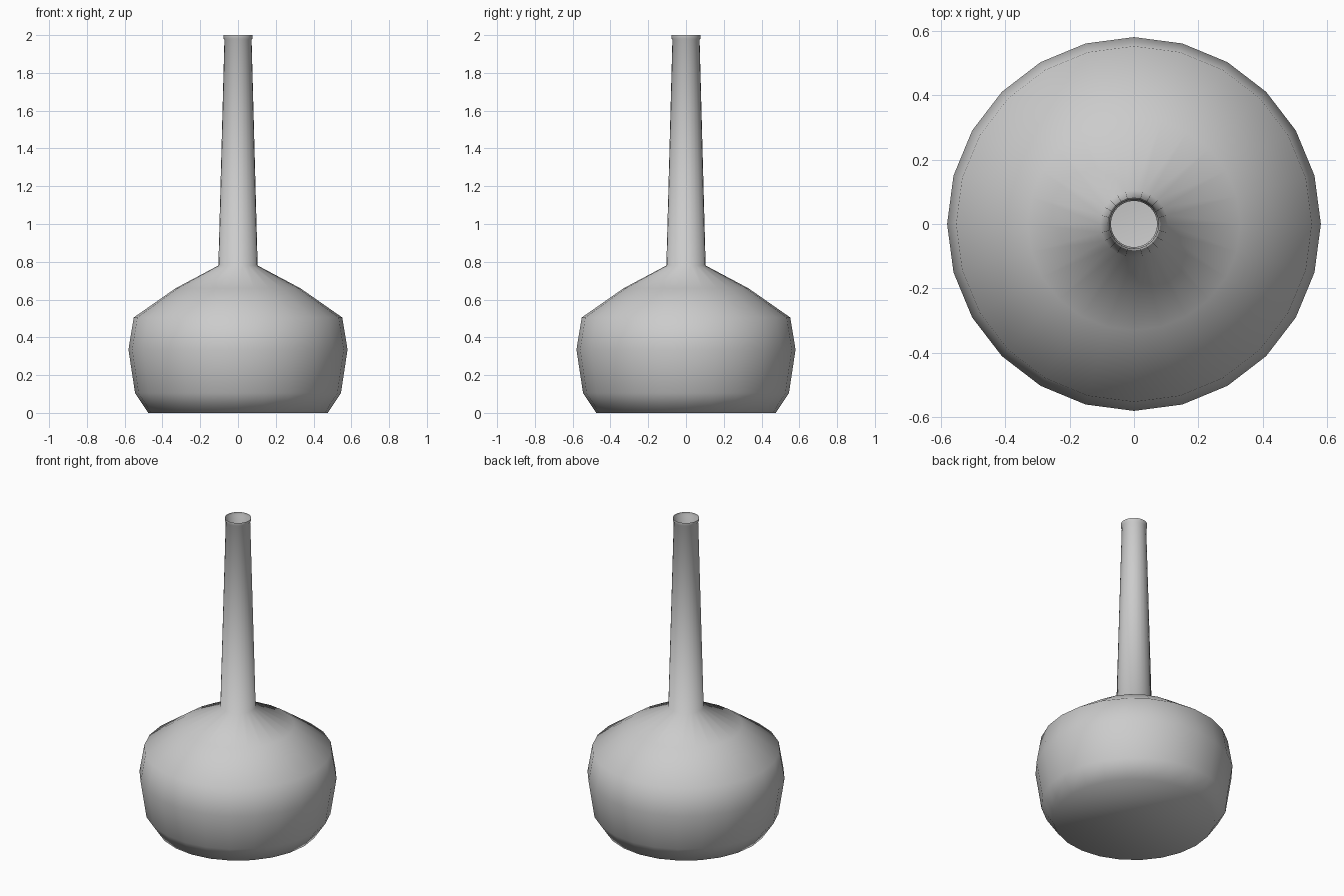
import bpy, bmesh
from math import cos, sin, tau

if "Cube" in bpy.data.objects:
    bpy.data.objects.remove(bpy.data.objects["Cube"])

SIDES = 24

# Outer profile as (radius, height), base to lip
profile = [(0.475, 0.0), (0.545, 0.105), (0.58, 0.335), (0.552, 0.505),
           (0.33, 0.66), (0.104, 0.78), (0.072, 1.975), (0.078, 1.985), (0.077, 2.0)]

bm = bmesh.new()
rings = [[bm.verts.new((r * cos(tau * i / SIDES), r * sin(tau * i / SIDES), z))
          for i in range(SIDES)] for r, z in profile]

# Walls: thin open shell with the mouth left open
for low, high in zip(rings, rings[1:]):
    for i in range(SIDES):
        j = (i + 1) % SIDES
        bm.faces.new((low[i], low[j], high[j], high[i]))

# Flat base
bm.faces.new(rings[0][::-1])

for face in bm.faces:
    face.smooth = True

mesh = bpy.data.meshes.new("long_neck_bottle")
bm.to_mesh(mesh)
bm.free()
bottle = bpy.data.objects.new("long_neck_bottle", mesh)
bpy.context.collection.objects.link(bottle)
